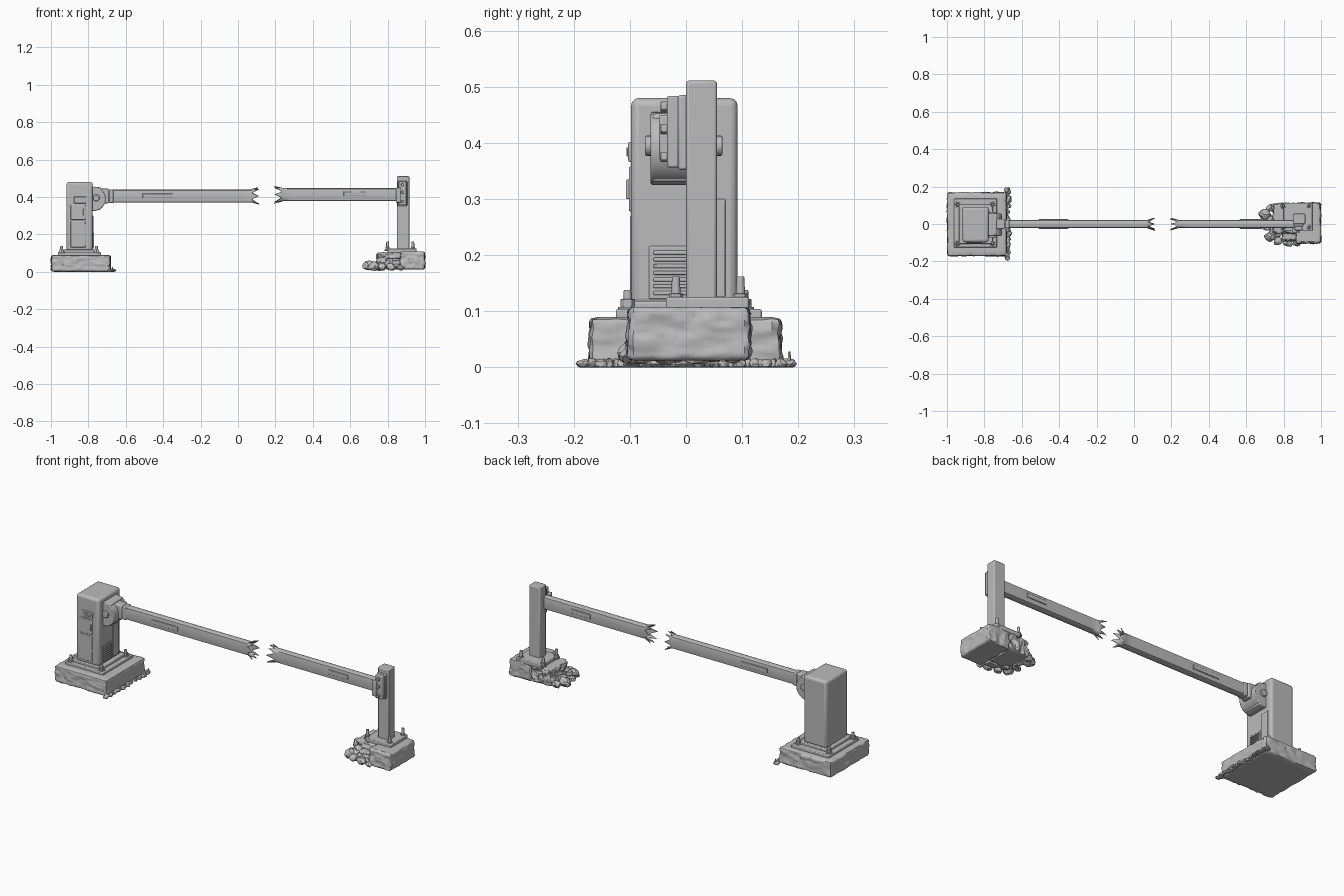
import bpy, bmesh, math, random
from mathutils import Vector, noise

random.seed(7)
old = bpy.data.objects.get("Cube")
if old:
    bpy.data.objects.remove(old, do_unlink=True)

grey = bpy.data.materials.new("plain grey")
grey.use_nodes = True
grey.diffuse_color = (0.5, 0.5, 0.5, 1)
bsdf = grey.node_tree.nodes["Principled BSDF"]
bsdf.inputs["Base Color"].default_value = grey.diffuse_color
bsdf.inputs["Roughness"].default_value = 0.7


def finish(name, bm, bevel=0, segments=2, angle=35):
    bmesh.ops.recalc_face_normals(bm, faces=bm.faces)
    mesh = bpy.data.meshes.new(name)
    bm.to_mesh(mesh)
    bm.free()
    mesh.materials.append(grey)
    ob = bpy.data.objects.new(name, mesh)
    bpy.context.collection.objects.link(ob)
    if bevel:
        mod = ob.modifiers.new("rounded edges", "BEVEL")
        mod.width, mod.segments = bevel, segments
    bpy.ops.object.select_all(action="DESELECT")
    ob.select_set(True)
    bpy.context.view_layer.objects.active = ob
    bpy.ops.object.shade_smooth_by_angle(angle=math.radians(angle))
    return ob


def box(name, x, y, z, bevel=0.003, segments=2):
    """Box from (min, max) pairs."""
    bm = bmesh.new()
    bmesh.ops.create_cube(bm, size=1)
    for v in bm.verts:
        v.co = [(a + b) / 2 + c * (b - a) for (a, b), c in zip((x, y, z), v.co)]
    return finish(name, bm, bevel, segments)


def cylinder(name, centre, radius, depth, axis="Z", sides=24, bevel=0.002, top=None):
    bm = bmesh.new()
    bmesh.ops.create_cone(bm, cap_ends=True, segments=sides, radius1=radius,
                          radius2=radius if top is None else top, depth=depth)
    for v in bm.verts:
        c = v.co.copy()
        v.co = Vector(centre) + (Vector((c.x, c.z, c.y)) if axis == "Y" else c)
    return finish(name, bm, bevel)


def concrete(name, x, y, z, rough=0.006, radius=0.012):
    """Worn block: rounded box with chipped sides."""
    bm = bmesh.new()
    bmesh.ops.create_cube(bm, size=1)
    bmesh.ops.subdivide_edges(bm, edges=bm.edges, cuts=19, use_grid_fill=True)
    for v in bm.verts:
        p = Vector([(a + b) / 2 + c * (b - a) for (a, b), c in zip((x, y, z), v.co)])
        core = Vector([min(max(c, a + radius), b - radius) for (a, b), c in zip((x, y, z), p)])
        out = p - core
        if out.length > 0:
            out.normalize()
            p = core + out * radius
            side = math.hypot(out.x, out.y)
            p -= out * rough * side * (noise.noise(p * 35) + 0.5 * noise.noise(p * 90) + 0.3)
        v.co = p
    return finish(name, bm, angle=30)


def rock(name, centre, size):
    bm = bmesh.new()
    bmesh.ops.create_icosphere(bm, subdivisions=2, radius=1)
    shift = Vector(centre) * 40
    for v in bm.verts:
        k = 1 + 0.45 * noise.noise(v.co * 1.1 + shift)
        v.co = Vector([c + s * k * n for c, s, n in zip(centre, size, v.co)])
        v.co.z = max(v.co.z, 0)
    return finish(name, bm, angle=25)


def bolt(name, x, y, z, height):
    cylinder(name + "_washer", (x, y, z + 0.003), 0.017, 0.006, sides=16, bevel=0.001)
    cylinder(name + "_nut", (x, y, z + 0.012), 0.013, 0.015, sides=6, bevel=0.001)
    cylinder(name + "_stud", (x, y, z + height / 2), 0.009, height, sides=12, top=0.007)


def broken_arm(name, x_start, x_tear, z, reach):
    """Hollow boom, its far end torn into outward-bent teeth."""
    bm = bmesh.new()
    n = 16
    clamp = lambda c: max(-1, min(1, 1.25 * c))
    ring_pts = [(0.021 * clamp(math.cos(i * math.tau / n)),
                 0.035 * clamp(math.sin(i * math.tau / n))) for i in range(n)]
    way = 1 if reach > 0 else -1
    rings = [[bm.verts.new((xx, py, z + pz)) for py, pz in ring_pts]
             for xx in (x_start, x_tear - way * 0.05, x_tear)]
    tips = []
    for i, (py, pz) in enumerate(ring_pts):
        tooth = i % 2 == 0
        go = random.uniform(0.65, 1) if tooth else random.uniform(-0.15, 0.15)
        flare = random.uniform(1.2, 1.45) if tooth else 1.05
        tips.append(bm.verts.new((x_tear + reach * go, py * flare * (1.25 if tooth else 1),
                                  z + pz * flare)))
    rings.append(tips)
    for a, b in zip(rings, rings[1:]):
        for i in range(n):
            j = (i + 1) % n
            bm.faces.new((a[i], a[j], b[j], b[i]))
    bm.faces.new(rings[0])
    ob = finish(name, bm)
    wall = ob.modifiers.new("wall", "SOLIDIFY")
    wall.thickness, wall.offset = 0.004, -1


# Cabinet foundation
concrete("cabinet_foundation", (-1, -0.68), (-0.172, 0.17), (0, 0.09))
box("cabinet_plinth", (-0.962, -0.732), (-0.125, 0.135), (0.08, 0.104), 0.004)
box("cabinet_skirt", (-0.935, -0.755), (-0.106, 0.104), (0.10, 0.118), 0.004)
for i, x in enumerate((-0.943, -0.757)):
    for j, y in enumerate((-0.104, 0.104)):
        bolt(f"cabinet_bolt_{i}{j}", x, y, 0.102, 0.036)

# Cabinet body, front panels
box("cabinet", (-0.917, -0.777), (-0.098, 0.092), (0.11, 0.48), 0.014, 3)
box("upper_door", (-0.895, -0.815), (-0.102, -0.09), (0.278, 0.358))
box("lower_door", (-0.895, -0.815), (-0.1, -0.09), (0.13, 0.27))
box("label_frame", (-0.877, -0.812), (-0.103, -0.09), (0.366, 0.402))
for i in range(3):
    x = -0.866 + i * 0.016
    box(f"label_key_{i}", (x, x + 0.011), (-0.106, -0.1), (0.376, 0.392), 0.001)
box("door_handle", (-0.828, -0.820), (-0.107, -0.1), (0.30, 0.335), 0.002)

# Side louvres and service panel
box("vent_frame", (-0.785, -0.774), (-0.066, 0.012), (0.122, 0.216), 0.002)
for i in range(7):
    z = 0.129 + i * 0.012
    box(f"vent_slat_{i}", (-0.778, -0.769), (-0.058, 0.005), (z, z + 0.007), 0.002)
box("service_panel", (-0.785, -0.773), (0.018, 0.07), (0.125, 0.3), 0.002)

# Pivot drum and hub
cylinder("pivot_drum", (-0.772, -0.004, 0.39), 0.065, 0.118, "Y", 40, 0.004)
cylinder("pivot_hub", (-0.758, -0.004, 0.395), 0.018, 0.138, "Y", 20, 0.003)
box("pivot_mount", (-0.79, -0.735), (-0.06, 0.054), (0.33, 0.452), 0.006)
box("arm_socket", (-0.765, -0.69), (-0.026, 0.028), (0.366, 0.444), 0.006)

# Broken boom halves with reflector plates on both faces
broken_arm("left_boom", -0.73, 0.075, 0.405, 0.045)
broken_arm("right_boom", 0.895, 0.235, 0.413, -0.045)
for name, x0, x1, z in (("long", -0.51, -0.35, 0.406), ("short", 0.565, 0.685, 0.417)):
    for side, y in (("front", -0.0225), ("back", 0.0225)):
        box(f"{name}_reflector_{side}", (x0, x1), (y - 0.003, y + 0.003),
            (z - 0.012, z + 0.012), 0.002)
box("boom_sleeve", (-0.69, -0.665), (-0.0225, 0.0225), (0.369, 0.441), 0.004)

# Receiving post and clamp
box("post", (0.85, 0.916), (0.0, 0.055), (0.11, 0.511), 0.005)
box("clamp_back", (0.852, 0.905), (-0.014, 0.004), (0.352, 0.485), 0.004)
box("clamp_front", (0.858, 0.9), (-0.034, -0.012), (0.356, 0.484), 0.004)
box("clamp_lip", (0.845, 0.87), (-0.048, -0.02), (0.37, 0.45), 0.004)
for i, z in enumerate((0.375, 0.425, 0.465)):
    cylinder(f"clamp_bolt_{i}", (0.88, -0.036, z), 0.009, 0.018, "Y", 6, 0.001)

# Post foundation, cracked into slabs
concrete("post_foundation", (0.865, 1), (-0.105, 0.115), (0.012, 0.108))
concrete("cracked_slab", (0.742, 0.872), (-0.05, 0.112), (0.014, 0.104), 0.012)
concrete("chipped_corner", (0.79, 0.872), (-0.092, -0.04), (0.012, 0.07), 0.014)
box("post_plate", (0.8, 0.955), (-0.036, 0.112), (0.1, 0.125), 0.004)
for i, (x, y) in enumerate(((0.935, 0.097), (0.935, -0.018), (0.8, 0.097), (0.8, -0.018))):
    bolt(f"post_bolt_{i}", x, y, 0.112, 0.05)

# Rubble around the post
for i, (x, y, s) in enumerate(((0.70, 0.05, 0.035), (0.735, 0.02, 0.03), (0.73, -0.07, 0.03),
                               (0.77, -0.09, 0.026), (0.82, -0.1, 0.026), (0.76, -0.045, 0.034),
                               (0.87, -0.105, 0.018), (0.73, 0.085, 0.026), (0.71, -0.02, 0.02))):
    rock(f"post_rubble_{i}", (x, y, s * 0.7 + 0.008), (s, s * 0.85, s * 0.75))

# Crumbs along the cabinet foundation
for i in range(26):
    y = -0.182 + i * 0.0146
    s = random.uniform(0.008, 0.016)
    rock(f"crumb_{i}", (-0.677 + random.uniform(-0.006, 0.012), y, 0.006), (s, s, 0.009))
cylinder("bent_shard", (-0.672, 0.184, 0.014), 0.005, 0.028, sides=5, bevel=0, top=0.002)
